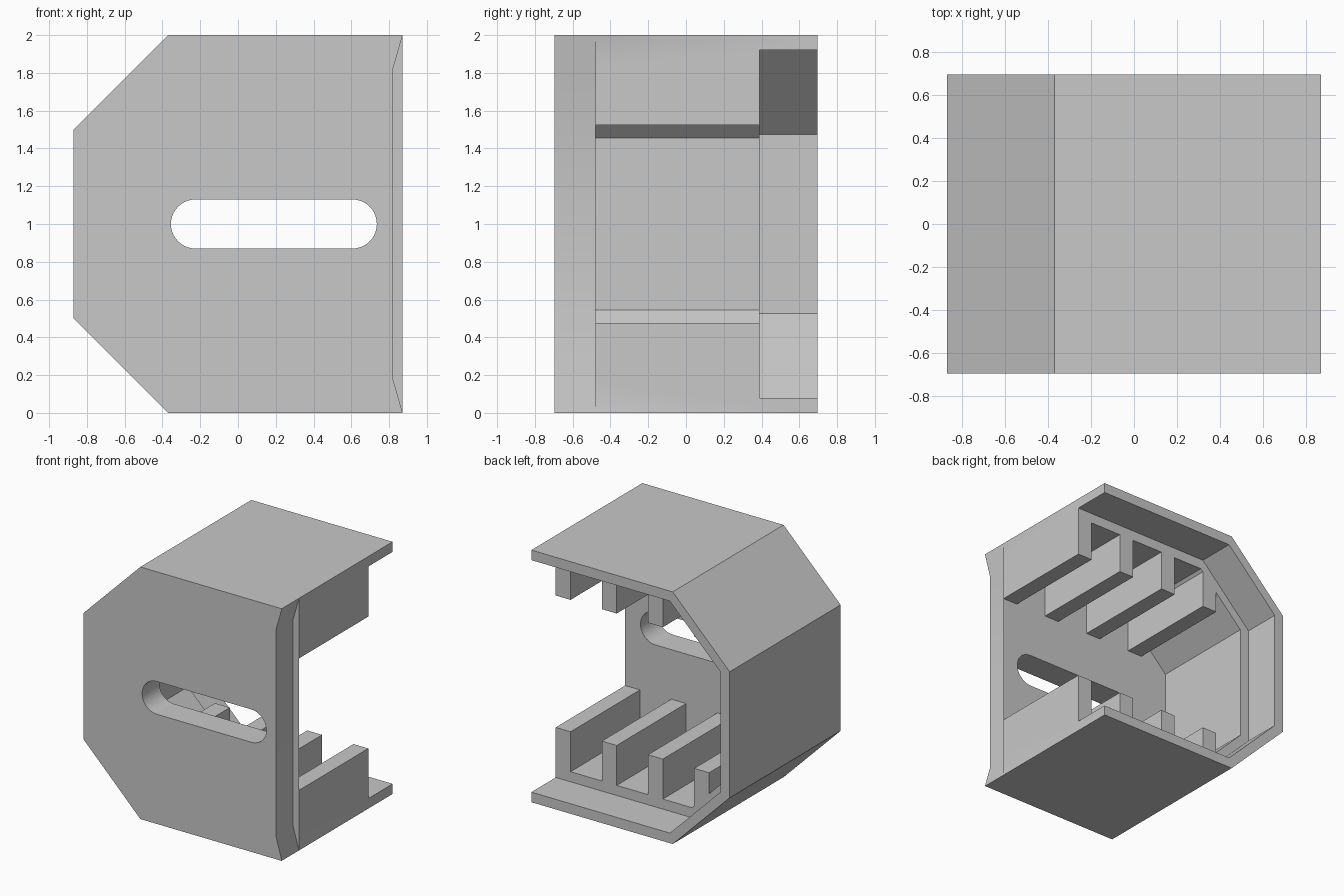
import bpy
import bmesh
from math import cos, sin, pi

old = bpy.data.objects.get("Cube")
if old:
    bpy.data.objects.remove(old, do_unlink=True)

grey = bpy.data.materials.new("plain_grey")
grey.use_nodes = True
COLOUR = (0.58, 0.58, 0.58, 1)
grey.diffuse_color = COLOUR
grey.node_tree.nodes["Principled BSDF"].inputs["Base Color"].default_value = COLOUR

FRONT, PLATE, STEP, BACK = -0.695, -0.48, 0.39, 0.695
RIGHT = 0.87
FLOOR = 0.16


def prism(name, outline, y0, y1):
    """Extrude an x-z outline along y."""
    bm = bmesh.new()
    face = bm.faces.new([bm.verts.new((x, y0, z)) for x, z in outline])
    grown = bmesh.ops.extrude_face_region(bm, geom=[face])["geom"]
    verts = [g for g in grown if isinstance(g, bmesh.types.BMVert)]
    bmesh.ops.translate(bm, verts=verts, vec=(0, y1 - y0, 0))
    bmesh.ops.recalc_face_normals(bm, faces=bm.faces)
    mesh = bpy.data.meshes.new(name)
    bm.to_mesh(mesh)
    bm.free()
    mesh.materials.append(grey)
    obj = bpy.data.objects.new(name, mesh)
    bpy.context.collection.objects.link(obj)
    return obj


def chamfered(left, low, bevel_x, bevel_z, right):
    """Outline with two chamfered left corners, symmetric about z = 1."""
    half = [(left, bevel_z), (bevel_x, low), (right, low)]
    return half + [(x, 2 - z) for x, z in reversed(half)]


def cut(target, cutter):
    cutter.hide_render = True
    mod = target.modifiers.new("cut", 'BOOLEAN')
    mod.operation = 'DIFFERENCE'
    mod.solver = 'EXACT'
    mod.object = cutter
    bpy.context.view_layer.objects.active = target
    bpy.ops.object.modifier_apply(modifier=mod.name)
    bpy.data.objects.remove(cutter, do_unlink=True)


# Housing block with chamfered left corners
housing = prism("housing", chamfered(-RIGHT, 0, -0.37, 0.5, RIGHT), FRONT, BACK)

# Main cavity, open at the right and the back
cut(housing, prism("main_cavity",
                   chamfered(-0.71, FLOOR, -0.325, 0.545, 1), PLATE, 0.8))

# Wider rebate around the back opening
cut(housing, prism("back_rebate",
                   chamfered(-0.79, 0.08, -0.345, 0.525, 1), STEP, 0.8))

# Shallow notch along the right edge of the front plate
notch = [(0.88, -0.03), (0.82, 0.18), (0.82, 1.82), (0.88, 2.03)]
cut(housing, prism("edge_notch", notch, -0.8, PLATE))

# Rounded slot through the front plate
R, N = 0.13, 20
slot = []
for centre, start in ((0.605, -pi / 2), (-0.225, pi / 2)):
    for i in range(N + 1):
        a = start + pi * i / N
        slot.append((centre + R * cos(a), 1 + R * sin(a)))
cut(housing, prism("slot_cutter", slot, -0.8, -0.3))

# Four ribs on the floor and four mirrored on the ceiling
WIDTH, PITCH, HEIGHT = 0.13, 0.405, 0.477


def base(x):
    return max(FLOOR, -0.165 - x)


for i in range(4):
    x1 = RIGHT - i * PITCH
    x0 = x1 - WIDTH
    rib = [(x0, base(x0)), (x1, base(x1)), (x1, HEIGHT), (x0, HEIGHT)]
    prism(f"floor_rib_{i + 1}", rib, PLATE, STEP)
    prism(f"ceiling_rib_{i + 1}", [(x, 2 - z) for x, z in rib], PLATE, STEP)

# Smooth only the rounded slot ends
bpy.ops.object.select_all(action='DESELECT')
housing.select_set(True)
bpy.context.view_layer.objects.active = housing
bpy.ops.object.shade_smooth_by_angle(angle=pi / 9)
housing.select_set(False)
